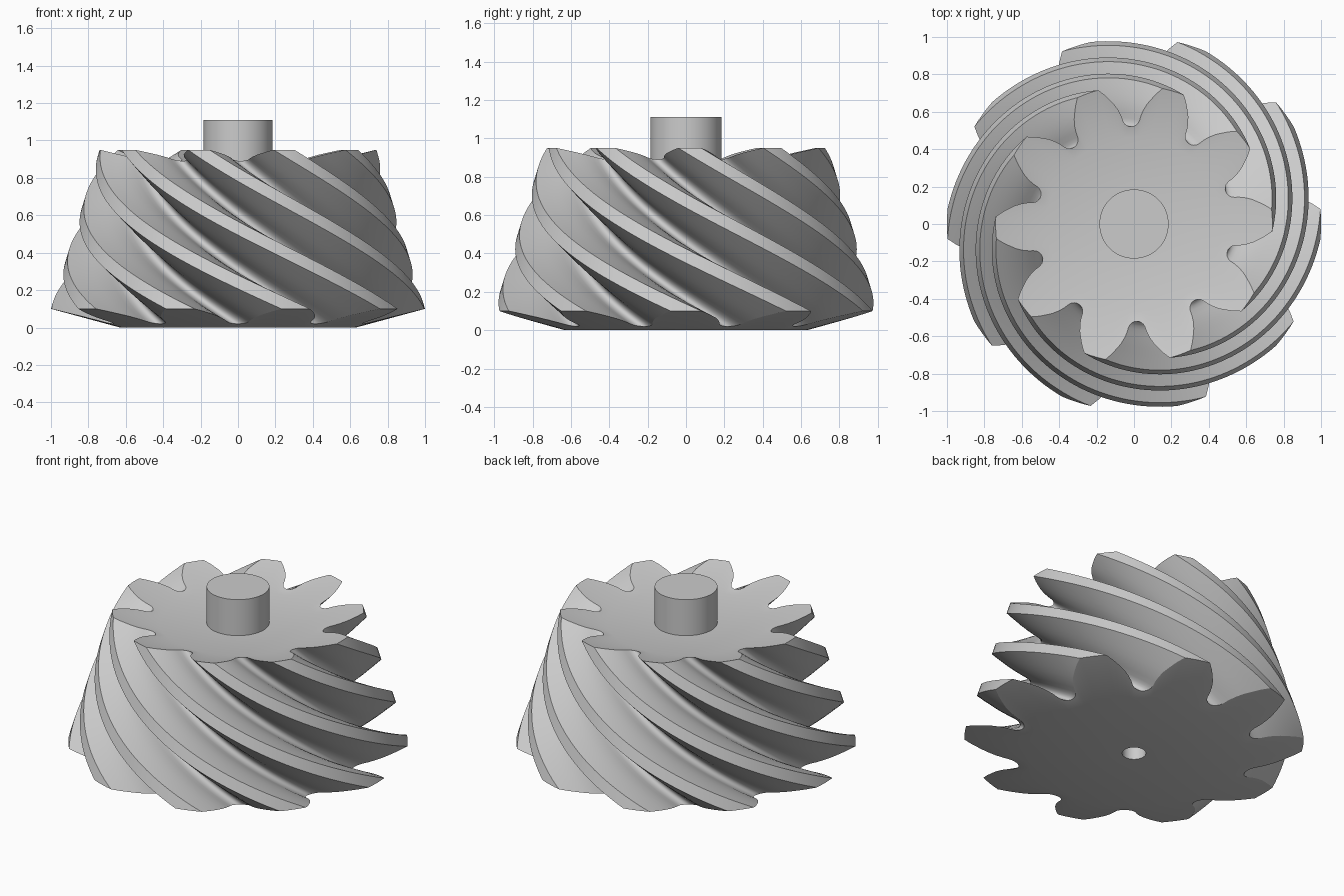
import bpy, bmesh, math
from math import radians, cos, sin

old = bpy.data.objects.get("Cube")
if old:
    bpy.data.objects.remove(old, do_unlink=True)

TEETH, STEPS = 10, 48
HEIGHT, TAPER, TWIST = 0.876, 0.26, radians(-106.5)
FLAT, DISH = 0.63, 0.27          # flat radius and back-cone slope of the ends
BORE, SHAFT = 0.07, 0.185

grey = bpy.data.materials.new("plain grey")
grey.use_nodes = True
colour = (0.6, 0.6, 0.6, 1)
grey.diffuse_color = colour
grey.node_tree.nodes["Principled BSDF"].inputs["Base Color"].default_value = colour


def finish(bm, name):
    bmesh.ops.recalc_face_normals(bm, faces=bm.faces)
    mesh = bpy.data.meshes.new(name)
    bm.to_mesh(mesh)
    bm.free()
    obj = bpy.data.objects.new(name, mesh)
    bpy.context.collection.objects.link(obj)
    mesh.materials.append(grey)
    bpy.ops.object.select_all(action='DESELECT')
    obj.select_set(True)
    bpy.context.view_layer.objects.active = obj
    bpy.ops.object.shade_smooth_by_angle(angle=radians(30))
    return obj


# Half a gap and half a tooth tip: degrees from the gap centre, radius
half = [(0, 0.703), (1.3, 0.705), (2.6, 0.713), (3.8, 0.727), (4.6, 0.75),
        (5.2, 0.785), (6.2, 0.825), (7.7, 0.87), (9.4, 0.91), (11.3, 0.955),
        (13.4, 1.0), (15.7, 1.0), (18, 1.0)]
pitch = half + [(36 - a, r) for a, r in half[-2:0:-1]]
outline = [(radians(18 + 36 * k + a), r) for k in range(TEETH) for a, r in pitch]


def ring(bm, t, limit=9.0):
    """One twisted, tapered section, clipped to a radius for the end faces."""
    s = 1 - TAPER * t
    verts = []
    for a, r in outline:
        r = min(r, limit)
        z = HEIGHT * t + DISH * max(0, r - FLAT) * s
        a += TWIST * t
        verts.append(bm.verts.new((r * s * cos(a), r * s * sin(a), z)))
    return verts


def bridge(bm, a, b):
    n = len(a)
    for i in range(n):
        j = (i + 1) % n
        bm.faces.new((a[i], a[j], b[j], b[i]))


# Gear body: bore, bottom face, spiral teeth, top face
bm = bmesh.new()
rings = [ring(bm, 0, BORE), ring(bm, 0, FLAT)]
rings += [ring(bm, i / STEPS) for i in range(STEPS + 1)]
rings += [ring(bm, 1, FLAT), ring(bm, 1, BORE)]
for lower, upper in zip(rings, rings[1:]):
    bridge(bm, lower, upper)
bm.faces.new(rings[-1])
bore_end = [bm.verts.new((v.co.x, v.co.y, 0.6)) for v in rings[0]]
bridge(bm, bore_end, rings[0])
bm.faces.new(bore_end)
finish(bm, "spiral_gear_body")

# Shaft stub on top
bm = bmesh.new()
bmesh.ops.create_cone(bm, cap_ends=True, segments=64, radius1=SHAFT,
                      radius2=SHAFT, depth=0.31)
bmesh.ops.translate(bm, verts=bm.verts, vec=(0, 0, 0.955))
finish(bm, "shaft_stub")
